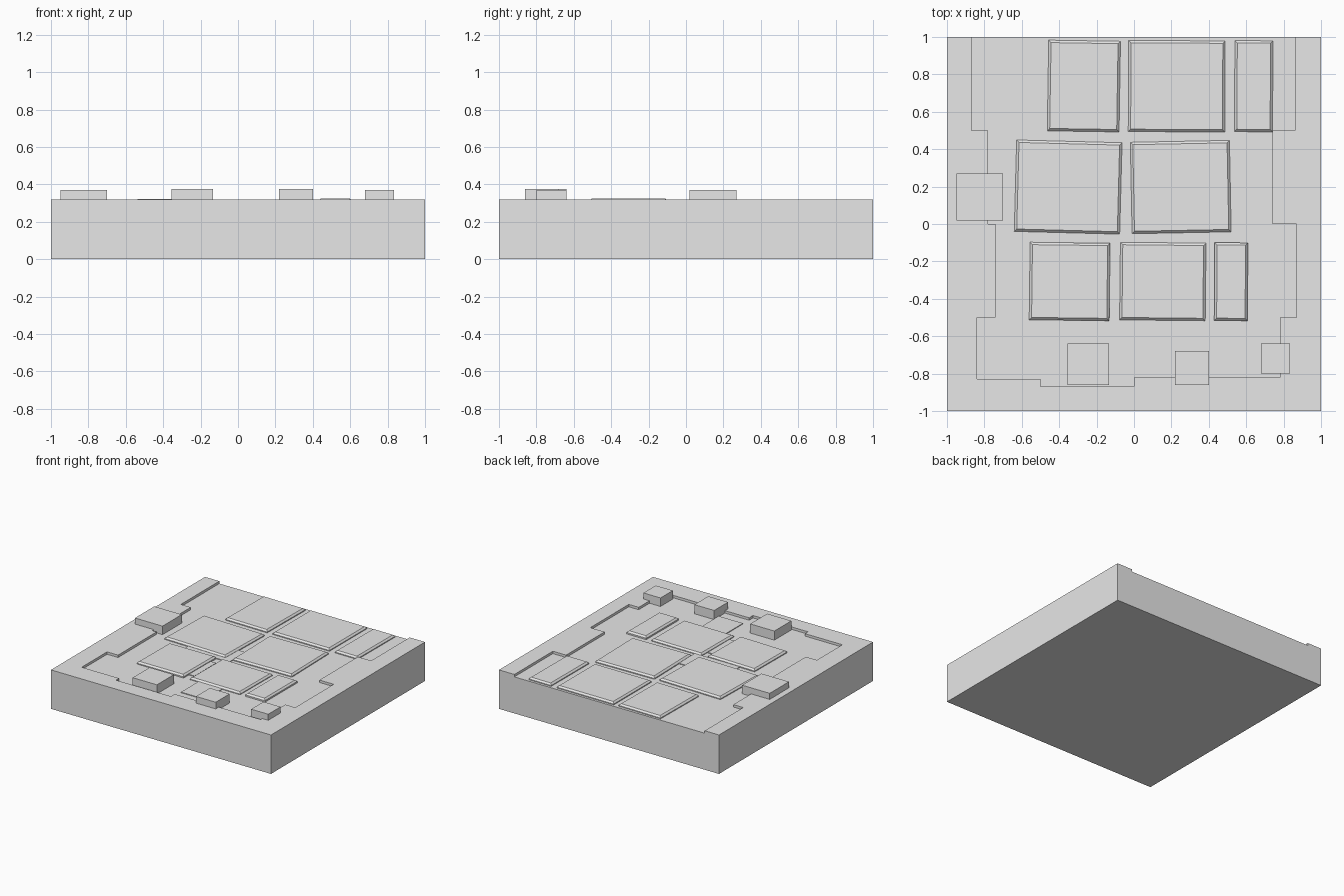
import bpy, bmesh
from math import radians
from mathutils import Matrix, Vector

if "Cube" in bpy.data.objects:
    bpy.data.objects.remove(bpy.data.objects["Cube"], do_unlink=True)

GREY = (0.8, 0.8, 0.8, 1)
stone_grey = bpy.data.materials.new("stone grey")
stone_grey.use_nodes = True
stone_grey.diffuse_color = GREY
stone_grey.node_tree.nodes["Principled BSDF"].inputs["Base Color"].default_value = GREY

FLOOR, RIM = 0.30, 0.32


def finish(name, bm):
    bmesh.ops.recalc_face_normals(bm, faces=bm.faces[:])
    mesh = bpy.data.meshes.new(name)
    bm.to_mesh(mesh)
    bm.free()
    mesh.materials.append(stone_grey)
    obj = bpy.data.objects.new(name, mesh)
    bpy.context.collection.objects.link(obj)
    return obj


def box(name, x0, x1, y0, y1, z0, z1, turn=0, roll=0, bevel=0):
    """Box from its limits, turned about its centre, with optional chamfered top."""
    bm = bmesh.new()
    bmesh.ops.create_cube(bm, size=1)
    bmesh.ops.scale(bm, vec=(x1 - x0, y1 - y0, z1 - z0), verts=bm.verts[:])
    if bevel:
        top = [e for e in bm.edges if all(v.co.z > 0 for v in e.verts)]
        bmesh.ops.bevel(bm, geom=top, offset=bevel, segments=1, affect='EDGES')
    centre = Vector(((x0 + x1) / 2, (y0 + y1) / 2, (z0 + z1) / 2))
    bm.transform(Matrix.Translation(centre) @ Matrix.Rotation(radians(turn), 4, 'Z')
                 @ Matrix.Rotation(radians(roll), 4, 'Y'))
    return finish(name, bm)


# Ground slab
slab = box("ground_slab", -1, 1, -1, 1, 0, RIM)

# Stepped path recess, open at the back edge
outline = [(-0.87, 1.1), (-0.87, 0.5), (-0.78, 0.5), (-0.78, 0), (-0.74, 0),
           (-0.74, -0.5), (-0.84, -0.5), (-0.84, -0.83), (-0.5, -0.83),
           (-0.5, -0.87), (0, -0.87), (0, -0.82), (0.78, -0.82), (0.78, -0.5),
           (0.87, -0.5), (0.87, 0), (0.74, 0), (0.74, 0.5), (0.86, 0.5), (0.86, 1.1)]
bm = bmesh.new()
face = bm.faces.new([bm.verts.new((x, y, FLOOR)) for x, y in outline])
raised = bmesh.ops.extrude_face_region(bm, geom=[face])["geom"]
bmesh.ops.translate(bm, vec=(0, 0, 0.1),
                    verts=[g for g in raised if isinstance(g, bmesh.types.BMVert)])
cutter = finish("recess_cutter", bm)
cutter.hide_render = True
cut = slab.modifiers.new("recess", 'BOOLEAN')
cut.operation, cut.solver, cut.object = 'DIFFERENCE', 'EXACT', cutter
bpy.context.view_layer.objects.active = slab
bpy.ops.object.modifier_apply(modifier=cut.name)
bpy.data.objects.remove(cutter, do_unlink=True)

# Paving stones: x limits, y limits, top height, turn, roll
stones = {
    "front_left_stone": (-0.558, -0.13, -0.515, -0.10, 0.322, -0.7, -0.5),
    "front_middle_stone": (-0.075, 0.383, -0.515, -0.10, 0.319, -0.6, 0),
    "front_right_stone": (0.43, 0.608, -0.517, -0.10, 0.325, -0.3, 0),
    "middle_left_stone": (-0.634, -0.07, -0.047, 0.442, 0.32, -1.5, 0),
    "middle_right_stone": (-0.015, 0.515, -0.047, 0.442, 0.32, 1.1, 0),
    "back_left_stone": (-0.46, -0.076, 0.495, 0.98, 0.32, -0.9, 0),
    "back_middle_stone": (-0.03, 0.487, 0.493, 0.98, 0.32, -0.2, 0),
    "back_right_stone": (0.538, 0.742, 0.493, 0.98, 0.32, -0.4, 0),
}
for name, (x0, x1, y0, y1, top, turn, roll) in stones.items():
    box(name, x0, x1, y0, y1, 0.285, top, turn, roll, bevel=0.013)

# Thin patches lying under the stones
patches = [(-0.42, -0.01, -0.10, 0.11), (0, 0.22, -0.74, -0.4), (-0.2, -0.08, -0.45, -0.17)]
for i, limits in enumerate(patches):
    box(f"ground_patch_{i + 1}", *limits, 0.295, 0.306)

# Loose square blocks
box("side_block", -0.95, -0.70, 0.02, 0.27, 0.29, 0.37)
box("front_left_block", -0.355, -0.135, -0.86, -0.64, 0.29, 0.375)
box("front_middle_block", 0.22, 0.40, -0.86, -0.68, 0.29, 0.375)
box("front_right_block", 0.68, 0.835, -0.80, -0.64, 0.29, 0.37)
